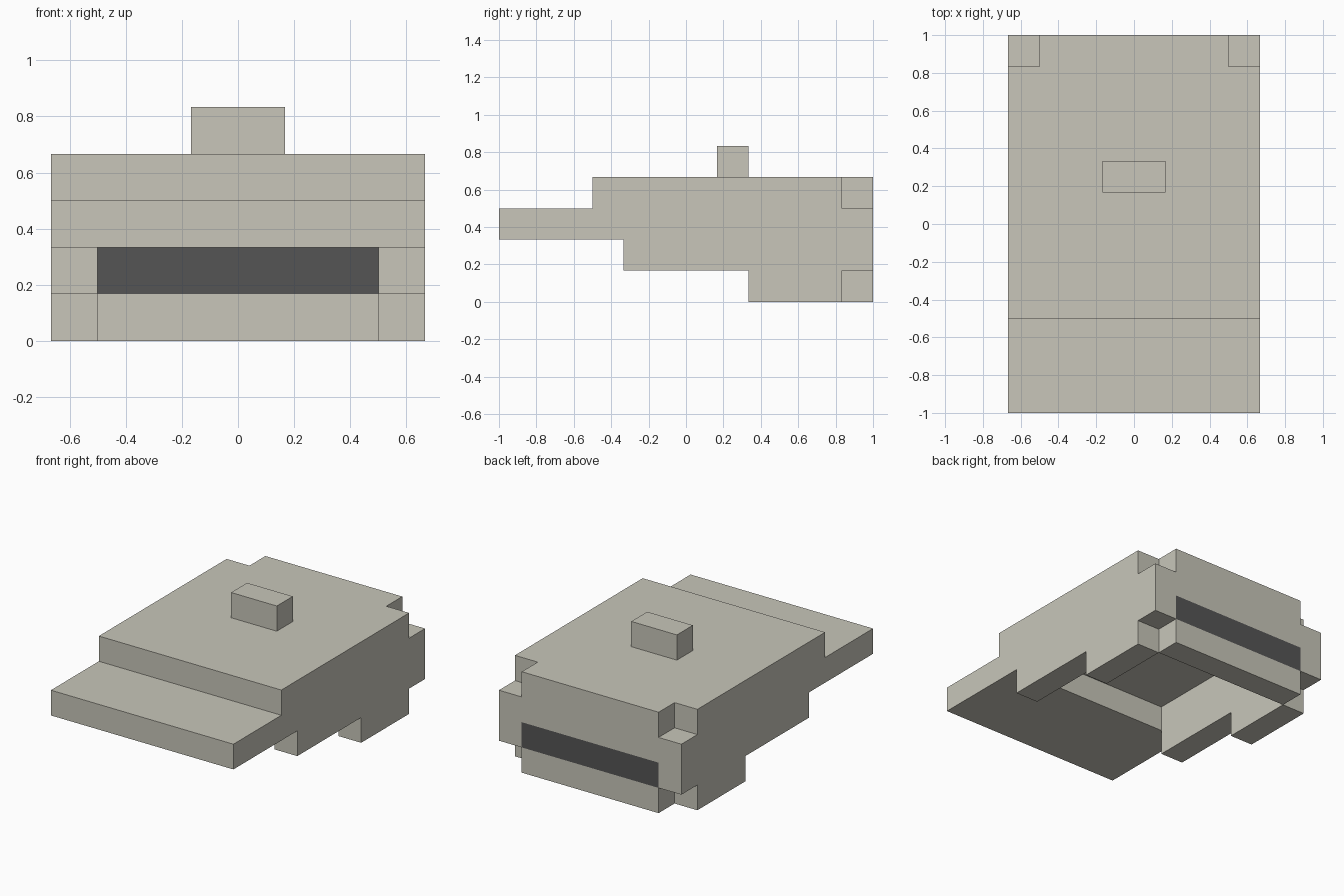
import bpy, bmesh
from mathutils import Vector

if "Cube" in bpy.data.objects:
    bpy.data.objects.remove(bpy.data.objects["Cube"])

U = 1 / 6  # the whole model sits on a grid of sixths


def material(name, rgb):
    m = bpy.data.materials.new(name)
    m.diffuse_color = (*rgb, 1)
    m.use_nodes = True
    m.node_tree.nodes["Principled BSDF"].inputs["Base Color"].default_value = m.diffuse_color
    return m


STONE = material("warm grey", (0.578, 0.565, 0.491))
DARK = material("dark grey", (0.091, 0.091, 0.091))

# Solid blocks of the shell, in grid units: (x0, x1), (y0, y1), (z0, z1)
BLOCKS = [
    ((-4, 4), (-6, -2), (2, 3)),    # front ledge
    ((-4, 4), (-3, 5), (3, 4)),     # roof
    ((-3, 3), (5, 6), (0, 4)),      # back wall
]
for a, b in ((-4, -3), (3, 4)):
    BLOCKS += [
        ((a, b), (-2, 6), (1, 3)),  # side wall
        ((a, b), (2, 5), (0, 1)),   # side foot
    ]
SLOT = ((-3, 3), (5, 6), (1, 2))    # dark band through the back wall


def inside(p, block):
    return all(lo < c < hi for c, (lo, hi) in zip(p, block))


def build(name, blocks, band=None):
    """Fuse blocks into one skin, keeping only the outer faces."""
    cuts = [sorted({v for b in blocks + ([band] if band else []) for v in b[i]})
            for i in range(3)]

    def solid(p):
        return any(inside(p, b) for b in blocks)

    bm = bmesh.new()
    for x0, x1 in zip(cuts[0], cuts[0][1:]):
        for y0, y1 in zip(cuts[1], cuts[1][1:]):
            for z0, z1 in zip(cuts[2], cuts[2][1:]):
                lo, hi = Vector((x0, y0, z0)), Vector((x1, y1, z1))
                mid = (lo + hi) / 2
                if not solid(mid):
                    continue
                for axis in range(3):
                    for end in (lo, hi):
                        probe = mid.copy()
                        probe[axis] = end[axis] + (0.1 if end is hi else -0.1)
                        if solid(probe):
                            continue
                        j, k = (axis + 1) % 3, (axis + 2) % 3
                        ring = []
                        for s, t in ((lo, lo), (hi, lo), (hi, hi), (lo, hi)):
                            v = Vector()
                            v[axis], v[j], v[k] = end[axis], s[j], t[k]
                            ring.append(bm.verts.new(v * U))
                        face = bm.faces.new(ring if end is hi else ring[::-1])
                        # band colour goes on every face of its cells
                        face.material_index = int(bool(band) and inside(mid, band))
    bmesh.ops.remove_doubles(bm, verts=bm.verts, dist=1e-4)
    mesh = bpy.data.meshes.new(name)
    bm.to_mesh(mesh)
    bm.free()
    mesh.materials.append(STONE)
    if band:
        mesh.materials.append(DARK)
    obj = bpy.data.objects.new(name, mesh)
    bpy.context.collection.objects.link(obj)
    return obj


# Hollow shell, open underneath and at the front
build("shell", BLOCKS, SLOT)

# Small knob on the roof
build("top_knob", [((-1, 1), (1, 2), (4, 5))])
